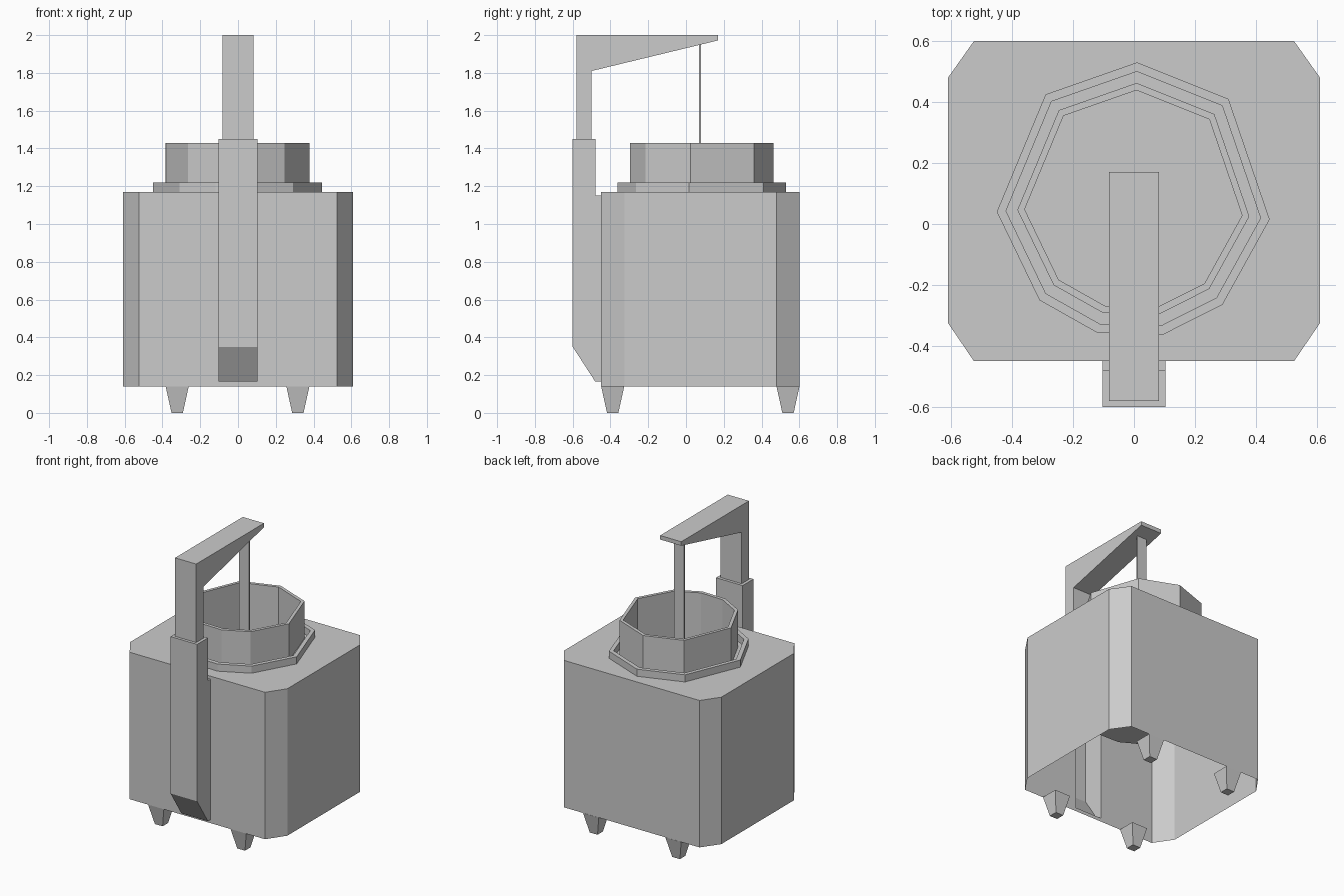
import bpy, bmesh
from mathutils import Vector

if "Cube" in bpy.data.objects:
    bpy.data.objects.remove(bpy.data.objects["Cube"])

CENTRE = Vector((0, 0.08))
# plan of the collar, slightly irregular
RING = [Vector(p) for p in ((0.01, 0.53), (-0.29, 0.425), (-0.45, 0.04), (-0.31, -0.25),
        (-0.12, -0.357), (0.095, -0.363), (0.29, -0.265), (0.445, 0.015), (0.31, 0.41))]


def finish(bm, name, recalc=True):
    bmesh.ops.remove_doubles(bm, verts=bm.verts, dist=0.0005)
    if recalc:
        bmesh.ops.recalc_face_normals(bm, faces=bm.faces)
    me = bpy.data.meshes.new(name)
    bm.to_mesh(me)
    bm.free()
    ob = bpy.data.objects.new(name, me)
    bpy.context.collection.objects.link(ob)
    return ob


def loop(bm, k, z):
    return [bm.verts.new((*(CENTRE + (p - CENTRE) * k), z)) for p in RING]


def face(bm, pts):
    return bm.faces.new([bm.verts.new(p) for p in pts])


def rings(name, profile, floor=False):
    """Sweep (scale, z) pairs around the collar plan."""
    bm = bmesh.new()
    loops = [loop(bm, k, z) for k, z in profile]
    n = len(RING)
    for a, b in zip(loops, loops[1:]):
        for i in range(n):
            j = (i + 1) % n
            bm.faces.new((a[i], a[j], b[j], b[i]))
    if floor:
        bm.faces.new(loops[-1])
    return finish(bm, name)


def extrude_x(name, profile, half, open_edges=()):
    """Extrude a (y, z) profile along x; listed edges stay open."""
    bm = bmesh.new()
    for x in (-half, half):
        face(bm, [(x, y, z) for y, z in profile])
    for i, (a, b) in enumerate(zip(profile, profile[1:] + profile[:1])):
        if i not in open_edges:
            face(bm, [(-half, *a), (half, *a), (half, *b), (-half, *b)])
    return finish(bm, name)


# body shell: chamfered box, open underneath, slot in the front for the post
Z0, Z1, PW = 0.14, 1.17, 0.103
S0, S1 = 0.165, 1.15
right = [(0.525, -0.45), (0.61, -0.325), (0.61, 0.48), (0.525, 0.6)]
plan = right + [(-x, y) for x, y in reversed(right)]
bm = bmesh.new()
for a, b in zip(plan, plan[1:]):
    face(bm, [(*a, Z0), (*b, Z0), (*b, Z1), (*a, Z1)])
yf = -0.45
for x0, x1, lo, hi in ((-0.525, -PW, Z0, Z1), (PW, 0.525, Z0, Z1),
                       (-PW, PW, Z0, S0), (-PW, PW, S1, Z1)):
    face(bm, [(x0, yf, lo), (x1, yf, lo), (x1, yf, hi), (x0, yf, hi)])
# lid with the tub opening
edges = []
for vs in ([bm.verts.new((*p, Z1)) for p in plan], loop(bm, 0.85, Z1)):
    edges += [bm.edges.new((vs[i - 1], vs[i])) for i in range(len(vs))]
lid = bmesh.ops.triangle_fill(bm, edges=edges, use_beauty=True, normal=(0, 0, 1))
for f in lid["geom"]:
    if isinstance(f, bmesh.types.BMFace):
        f.normal_update()
        if f.normal.z < 0:
            f.normal_flip()
finish(bm, "body_shell", recalc=False)

# collar lip and tub
rings("collar_lip", [(1, Z1), (1, 1.22), (0.933, 1.22), (0.933, Z1)])
rings("tub", [(0.85, Z1), (0.85, 1.43), (0.797, 1.43), (0.797, 0.64)], floor=True)

# post (hollow towards the body) and overhead arm
extrude_x("post", [(-0.45, S0), (-0.45, S1), (-0.48, S1), (-0.48, 1.45),
                   (-0.6, 1.45), (-0.6, 0.35), (-0.48, S0)], PW, open_edges=(0,))
extrude_x("arm", [(-0.58, 1.45), (-0.58, 2.0), (0.17, 2.0), (0.17, 1.972),
                  (-0.5, 1.81), (-0.5, 1.45)], 0.082)

# flat stirring rod hanging from the arm into the tub
extrude_x("rod", [(0.068, 0.64), (0.079, 0.64), (0.079, 1.95), (0.068, 1.948)], 0.038)

# tapered feet
for yname, cy in (("front", -0.388), ("back", 0.54)):
    for side, cx in (("left", -0.322), ("right", 0.317)):
        bm = bmesh.new()
        bmesh.ops.create_cube(bm, size=1)
        for v in bm.verts:
            top = v.co.z > 0
            r = 0.122 if top else 0.06
            v.co = (cx + v.co.x * r, cy + v.co.y * r, Z0 if top else 0)
        finish(bm, f"{yname}_{side}_foot")
